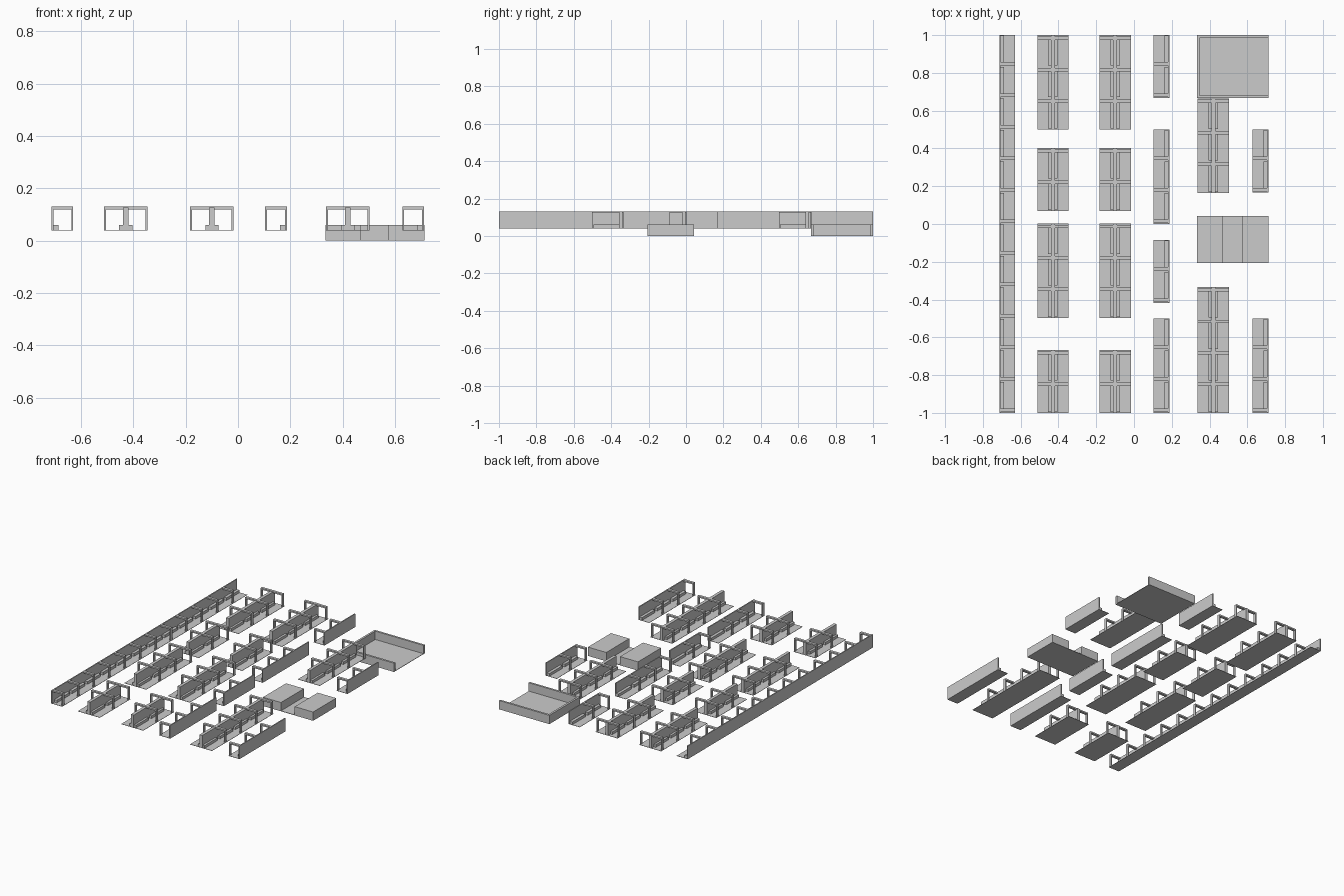
import bpy, bmesh

if "Cube" in bpy.data.objects:
    bpy.data.objects.remove(bpy.data.objects["Cube"])

BAY = 1 / 6                      # length of one bay
Z0, Z1 = 0.04, 0.13              # floor and top of the bay units
T = 0.007                        # post and wall thickness


def make(name, boxes):
    """One object from a list of (x0, x1, y0, y1, z0, z1) boxes."""
    bm = bmesh.new()
    for x0, x1, y0, y1, z0, z1 in boxes:
        vs = bmesh.ops.create_cube(bm, size=1)["verts"]
        for v in vs:
            v.co.x = x0 if v.co.x < 0 else x1
            v.co.y = y0 if v.co.y < 0 else y1
            v.co.z = z0 if v.co.z < 0 else z1
    me = bpy.data.meshes.new(name)
    bm.to_mesh(me)
    bm.free()
    bpy.context.collection.objects.link(bpy.data.objects.new(name, me))


def single(name, xw, side, y0, n):
    """Row of bays with a wall at xw, opening towards side (+1 / -1)."""
    def bx(a, b, *rest):
        return (*sorted((xw + side * a, xw + side * b)), *rest)
    w, y1 = 0.083, y0 + n * BAY
    boxes = [bx(0, w, y0, y1, Z0, Z0 + 0.002),              # floor
             bx(0, T, y0, y1, Z0, Z1)]                      # wall
    for i in range(n):
        a = y0 + i * BAY + 0.005
        boxes += [bx(T, w, a, a + 0.018, Z1 - 0.01, Z1),    # top beam
                  bx(w - T, w, a, a + 0.018, Z0, Z1 - 0.01),  # post
                  bx(T, 0.026, a + 0.018, a + BAY - 0.008, Z0, 0.06)]  # ledge
    make(name, boxes)


def double(name, xc, y0, n):
    """Row of back-to-back bays either side of a middle wall."""
    w, y1 = 0.083, y0 + n * BAY
    boxes = [(xc - w, xc + w, y0, y1, Z0, Z0 + 0.002),
             (xc - 0.0105, xc + 0.0105, y0, y1, Z0, Z1 - 0.003)]
    for i in range(n):
        b = y0 + (i + 1) * BAY - 0.007
        a = b - 0.018
        boxes.append((xc - w, xc + w, a, b, Z1 - 0.01, Z1))
        for s in (-1, 1):
            px = sorted((xc + s * (w - T), xc + s * w))
            lx = sorted((xc + s * 0.0105, xc + s * 0.025))
            boxes += [(*px, a, b, Z0, Z1 - 0.01),
                      (*lx, a - BAY + 0.03, a, Z0, 0.06)]
    make(name, boxes)


# Single rows against walls
single("long_wall_row", -0.713, 1, -1, 12)
for y, n in ((-1, 3), (-0.418, 2), (0, 3), (0.667, 2)):
    single("middle_wall_row", 0.187, -1, y, n)
for y, n in ((-1, 3), (0.167, 2)):
    single("right_wall_row", 0.711, -1, y, n)

# Back-to-back rows
for x in (-0.429, -0.1):
    for y, n in ((-1, 2), (-0.497, 3), (0.07, 2), (0.5, 3)):
        double("double_row", x, y, n)
for y, n in ((-1, 4), (0.165, 3)):
    double("right_double_row", 0.42, y, n)

# Open tray in the corner (open towards +x)
X0, X1 = 0.334, 0.713
make("corner_tray", [(X0, X1, 0.667, 1, 0, 0.003),
                     (X0, X0 + 0.014, 0.667, 1, 0, 0.06),
                     (X0, X1, 0.667, 0.681, 0, 0.06),
                     (X0, X1, 0.986, 1, 0, 0.06)])

# Two solid blocks on a shared base with a passage between
make("passage_blocks", [(X0, X1, -0.207, 0.042, 0, 0.003),
                        (X0, 0.47, -0.207, 0.042, 0, 0.06),
                        (0.574, X1, -0.207, 0.042, 0, 0.06)])
